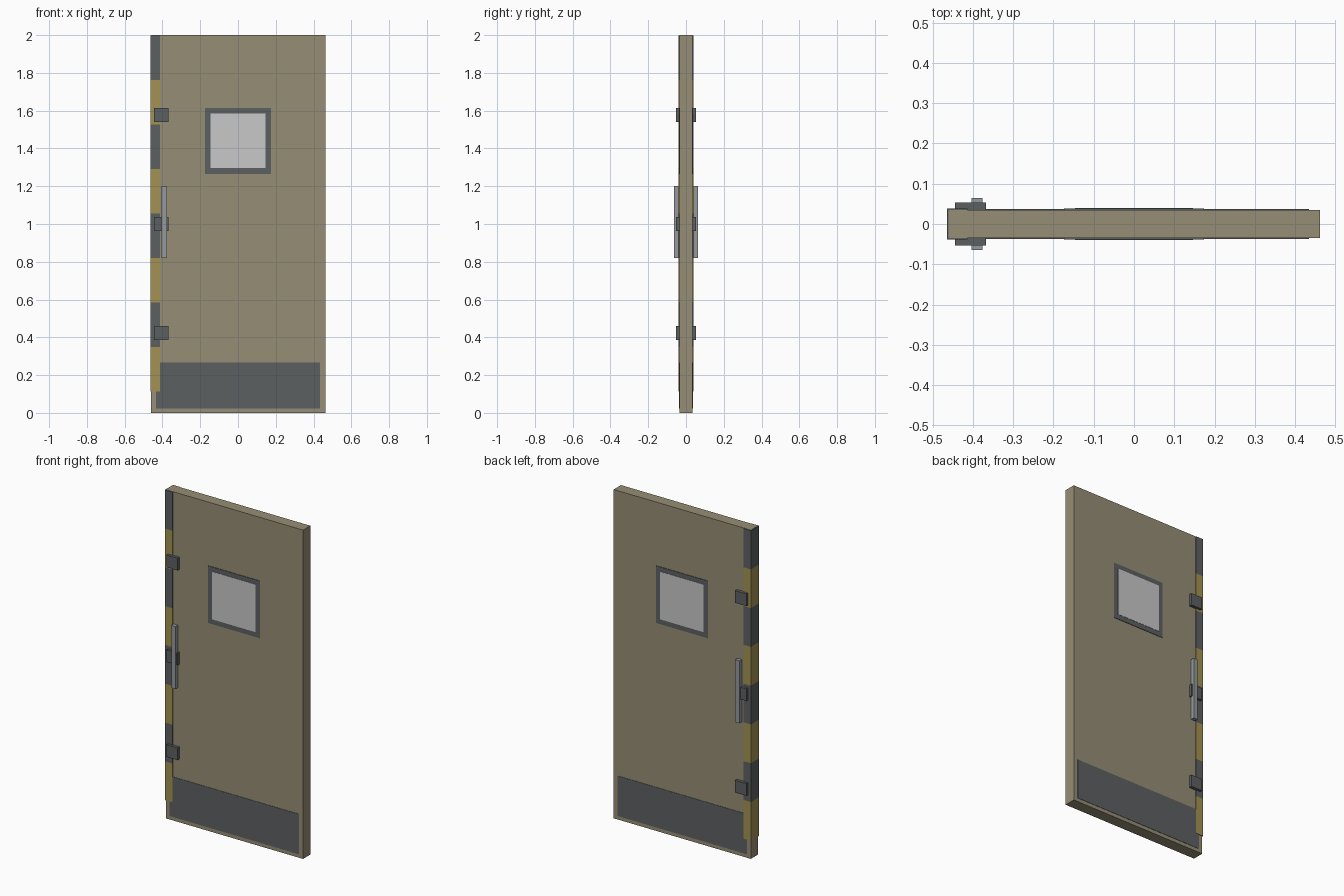
import bpy

if "Cube" in bpy.data.objects:
    bpy.data.objects.remove(bpy.data.objects["Cube"])


def material(name, rgb):
    """Flat colour from 0-255 sRGB."""
    m = bpy.data.materials.new(name)
    m.diffuse_color = [((c / 255 + 0.055) / 1.055) ** 2.4 for c in rgb] + [1]
    m.use_nodes = True
    m.node_tree.nodes["Principled BSDF"].inputs["Base Color"].default_value = m.diffuse_color
    return m


TAN = material("tan paint", (150, 141, 117))
GREY = material("dark grey metal", (92, 96, 97))
YELLOW = material("hazard yellow", (163, 146, 82))
GLASS = material("pale glass", (200, 200, 200))
STEEL = material("light steel", (150, 154, 157))


def box(name, x, y, z, mat):
    """Box from (min, max) ranges along each axis."""
    bpy.ops.mesh.primitive_cube_add(size=1, location=[sum(r) / 2 for r in (x, y, z)])
    ob = bpy.context.object
    ob.name = name
    ob.scale = [r[1] - r[0] for r in (x, y, z)]
    bpy.ops.object.transform_apply(location=True, rotation=False, scale=True)
    ob.data.materials.append(mat)
    return ob


def both_sides(name, x, y, z, mat):
    """The same plate on the front and the back of the door."""
    box(name + "_front", x, (-y[1], -y[0]), z, mat)
    box(name + "_back", x, y, z, mat)


# Door slab
box("door_panel", (-0.461, 0.462), (-0.035, 0.035), (0, 2), TAN)

# Striped strip wrapping the opening edge
BOTTOM, COUNT = 0.112, 8
step = (1.999 - BOTTOM) / COUNT
for i in range(COUNT):
    z = BOTTOM + i * step
    box(f"edge_stripe_{i + 1}", (-0.464, -0.414), (-0.039, 0.039),
        (z, z + step), GREY if i % 2 else YELLOW)

# Kick plates
both_sides("kick_plate", (-0.435, 0.435), (0.034, 0.037), (0.022, 0.266), GREY)

# Window frame and glass
both_sides("window_frame", (-0.174, 0.174), (0.034, 0.038), (1.266, 1.614), GREY)
both_sides("window_glass", (-0.146, 0.146), (0.035, 0.0395), (1.296, 1.586), GLASS)

# Latch blocks
for label, z in (("lower", 0.423), ("middle", 1.0), ("upper", 1.577)):
    both_sides("latch_block_" + label, (-0.444, -0.368), (0.034, 0.054),
               (z - 0.037, z + 0.037), GREY)

# Pull handles
both_sides("pull_handle", (-0.404, -0.376), (0.041, 0.064), (0.82, 1.2), STEEL)
